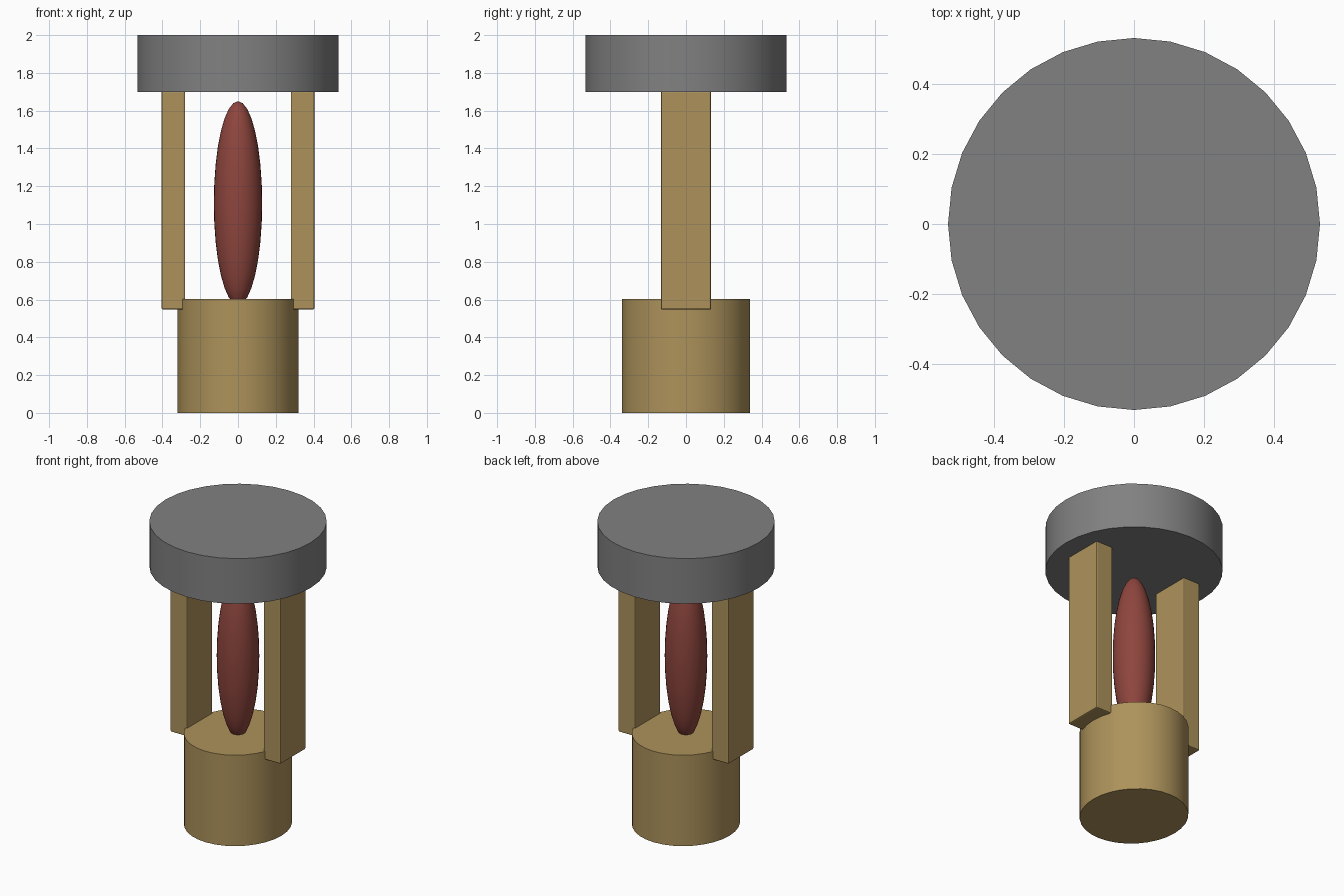
import bpy
import math

cube = bpy.data.objects.get("Cube")
if cube:
    bpy.data.objects.remove(cube, do_unlink=True)


def material(name, rgb):
    mat = bpy.data.materials.new(name)
    mat.use_nodes = True
    colour = (*rgb, 1.0)
    mat.diffuse_color = colour
    mat.node_tree.nodes["Principled BSDF"].inputs["Base Color"].default_value = colour
    return mat


brass = material("brass", (0.42, 0.29, 0.105))
grey = material("dark grey metal", (0.22, 0.22, 0.22))
red = material("dull red glass", (0.27, 0.06, 0.047))


def finish(name, mat, scale=(1, 1, 1), smooth=True):
    obj = bpy.context.object
    obj.name = obj.data.name = name
    obj.scale = scale
    bpy.ops.object.transform_apply(location=False, rotation=False, scale=True)
    obj.data.materials.append(mat)
    if smooth:
        bpy.ops.object.shade_smooth_by_angle(angle=math.radians(30))
    return obj


def cylinder(name, mat, rx, ry, bottom, top):
    bpy.ops.mesh.primitive_cylinder_add(
        vertices=32, radius=1, depth=1, location=(0, 0, (bottom + top) / 2))
    return finish(name, mat, (rx, ry, top - bottom))


# Slightly oval base and the wide round cap
cylinder("base", brass, 0.319, 0.338, 0.0, 0.603)
cylinder("cap", grey, 0.533, 0.533, 1.70, 2.0)

# Slender bulb standing on the base
bpy.ops.mesh.primitive_uv_sphere_add(
    segments=32, ring_count=16, radius=1, location=(0, 0, 1.11))
finish("bulb", red, (0.128, 0.128, 0.54))

# Mirrored pair of side posts with softened edges
for name, side in (("left_post", 1), ("right_post", -1)):
    bpy.ops.mesh.primitive_cube_add(size=1, location=(side * 0.342, 0, 1.126))
    post = finish(name, brass, (0.125, 0.266, 1.158), smooth=False)
    bevel = post.modifiers.new("soft edges", "BEVEL")
    bevel.width = 0.008
    bevel.segments = 2
